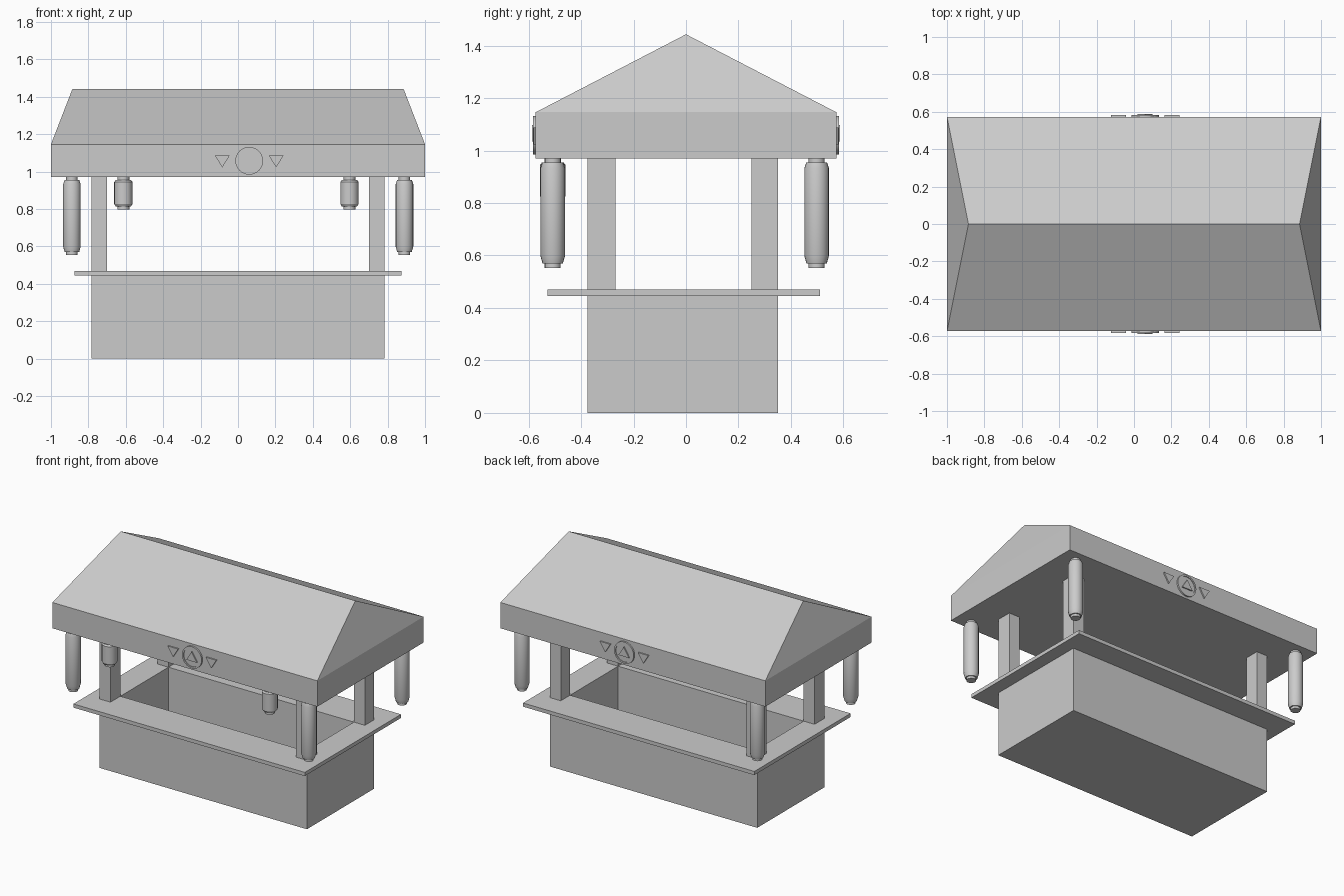
import bpy, bmesh, math

if "Cube" in bpy.data.objects:
    bpy.data.objects.remove(bpy.data.objects["Cube"])


def mesh_object(name, verts, faces):
    me = bpy.data.meshes.new(name)
    me.from_pydata(verts, [], faces)
    bm = bmesh.new()
    bm.from_mesh(me)
    bmesh.ops.recalc_face_normals(bm, faces=bm.faces)
    bm.to_mesh(me)
    bm.free()
    ob = bpy.data.objects.new(name, me)
    bpy.context.collection.objects.link(ob)
    return ob


def rect(x0, x1, y0, y1, z):
    return [(x0, y0, z), (x1, y0, z), (x1, y1, z), (x0, y1, z)]


def loft(name, loops, cap=True):
    """Bridge successive loops; cap the ends, or close the cycle into a ring."""
    n, m = len(loops[0]), len(loops)
    verts = [p for loop in loops for p in loop]
    faces = []
    for k in range(m - 1 if cap else m):
        a, b = k * n, (k + 1) % m * n
        faces += [(a + i, a + (i + 1) % n, b + (i + 1) % n, b + i) for i in range(n)]
    if cap:
        faces += [tuple(range(n)), tuple(range((m - 1) * n, m * n))]
    return mesh_object(name, verts, faces)


def smooth(ob):
    bpy.ops.object.select_all(action='DESELECT')
    ob.select_set(True)
    bpy.context.view_layer.objects.active = ob
    bpy.ops.object.shade_smooth_by_angle(angle=math.radians(30))


def circle(r, n=32):
    return [(r * math.cos(2 * math.pi * i / n), r * math.sin(2 * math.pi * i / n)) for i in range(n)]


# hollow stall base with thick walls and a floor
outer, inner = (-0.783, 0.783, -0.375, 0.35), (-0.70, 0.70, -0.268, 0.25)
loft("stall_base", [rect(*outer, 0), rect(*outer, 0.46), rect(*inner, 0.46), rect(*inner, 0.02)])

# counter slab running around the opening
slab = (-0.873, 0.873, -0.527, 0.51)
loft("counter_top", [rect(*slab, 0.445), rect(*slab, 0.47),
                     rect(*inner, 0.47), rect(*inner, 0.445)], cap=False)

# corner posts
for sx, side in ((-1, "left"), (1, "right")):
    for y0, y1, end in ((-0.375, -0.268, "front"), (0.25, 0.35, "back")):
        xs = sorted((sx * 0.783, sx * 0.70))
        loft(f"{end}_{side}_post", [rect(*xs, y0, y1, 0.46), rect(*xs, y0, y1, 0.975)])

# roof: solid fascia with a ridge whose ends lean inward
E, R = 0.573, 0.885
roof_verts = rect(-1, 1, -E, E, 0.97) + rect(-1, 1, -E, E, 1.146) + [(-R, 0, 1.443), (R, 0, 1.443)]
mesh_object("roof", roof_verts, [
    (0, 1, 2, 3), (0, 1, 5, 4), (1, 2, 6, 5), (2, 3, 7, 6), (3, 0, 4, 7),
    (4, 5, 9, 8), (6, 7, 8, 9), (5, 6, 9), (7, 4, 8)])


# hanging lanterns turned from one profile, with narrow caps at both ends
def lantern(name, x, y, bottom, r, bevel):
    top = 0.97
    profile = [(r * .65, bottom), (r * .65, bottom + .016), (r * .82, bottom + .016),
               (r, bottom + .016 + bevel), (r, top - .016 - bevel * .7),
               (r * .85, top - .016), (r * .65, top - .016), (r * .65, top)]
    smooth(loft(name, [[(x + px, y + py, z) for px, py in circle(pr, 20)] for pr, z in profile]))


for x, side in ((-0.888, "left"), (0.89, "right")):
    lantern(f"front_{side}_long_lantern", x, -0.508, 0.553, 0.047, 0.03)
    lantern(f"back_{side}_long_lantern", x, 0.498, 0.553, 0.047, 0.03)
for x, side in ((-0.613, "left"), (0.596, "right")):
    lantern(f"{side}_short_lantern", x, -0.508, 0.797, 0.049, 0.014)


# fascia ornaments on both long sides
def place(points, cx, cz, y):
    return [(cx + a, y, cz + b) for a, b in points]


CX, CZ = 0.06, 1.058
up = [(-0.04, -0.024), (0.04, -0.024), (0, 0.04)]
down = [(a, -b) for a, b in up]
for s, end in ((-1, "front"), (1, "back")):
    back = s * 0.568
    loft(f"{end}_disc", [place(circle(0.066), CX, CZ, back), place(circle(0.066), CX, CZ, s * 0.579)])
    ring = [(0.074, back), (0.074, s * 0.584), (0.063, s * 0.584), (0.063, back)]
    smooth(loft(f"{end}_rim", [place(circle(r), CX, CZ, y) for r, y in ring], cap=False))
    loft(f"{end}_disc_triangle", [place(up, CX, CZ, back), place(up, CX, CZ, s * 0.587)])
    for dx, side in ((-0.144, "left"), (0.144, "right")):
        loft(f"{end}_{side}_triangle", [place(down, CX + dx, CZ + 0.005, back),
                                        place(down, CX + dx, CZ + 0.005, s * 0.582)])
